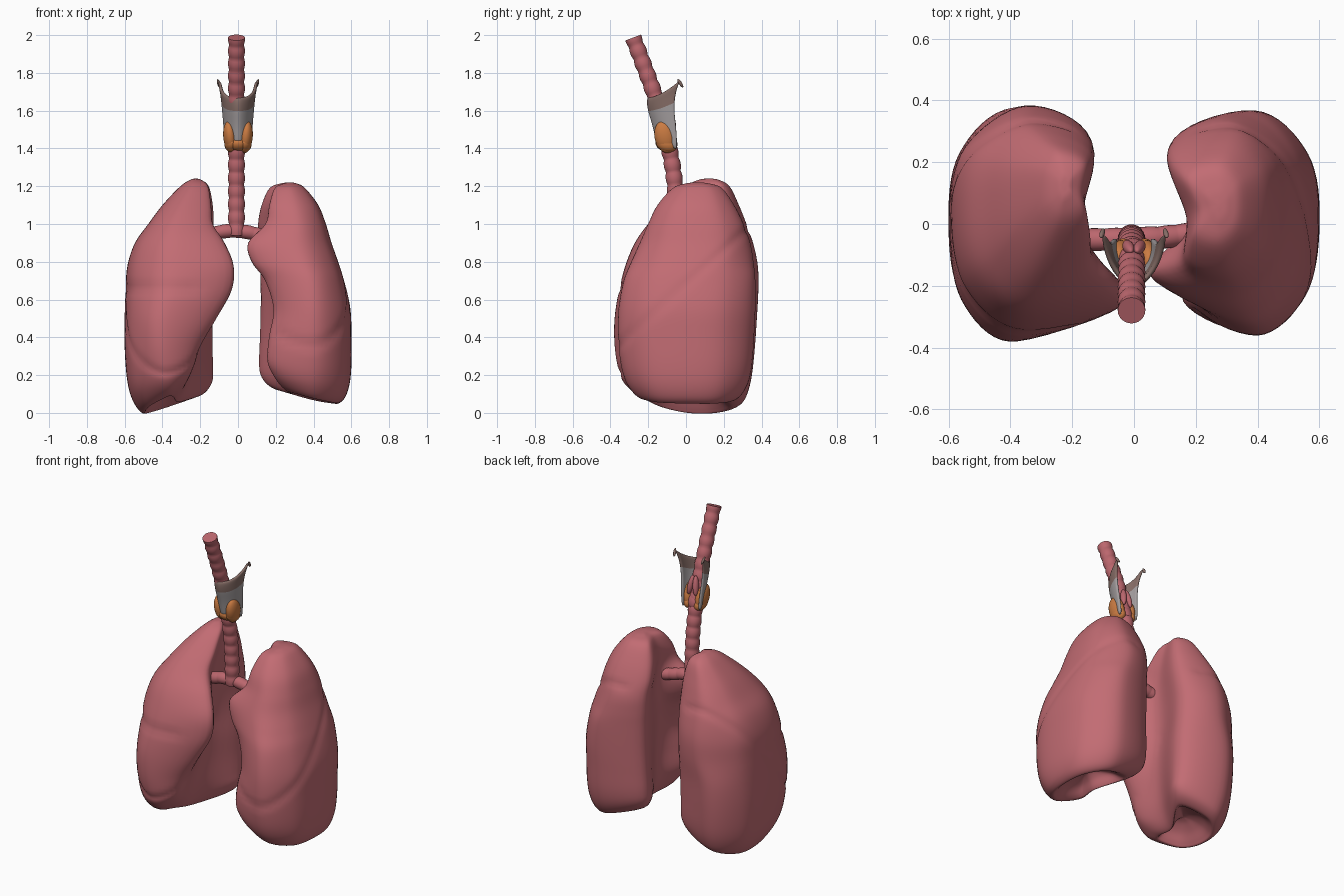
import bpy, bmesh, math
from mathutils import Vector

if "Cube" in bpy.data.objects:
    bpy.data.objects.remove(bpy.data.objects["Cube"])


def material(name, rgb):
    m = bpy.data.materials.new(name)
    m.diffuse_color = (*rgb, 1)
    m.use_nodes = True
    m.node_tree.nodes["Principled BSDF"].inputs["Base Color"].default_value = m.diffuse_color
    return m


PINK = material("lung_pink", (0.54, 0.15, 0.172))
ROSE = material("airway_rose", (0.50, 0.135, 0.155))
GREY = material("cartilage_grey", (0.38, 0.35, 0.355))
BROWN = material("membrane_brown", (0.25, 0.16, 0.14))
ORANGE = material("gland_orange", (0.60, 0.20, 0.055))


def finish(bm, name, mats):
    bmesh.ops.recalc_face_normals(bm, faces=bm.faces)
    for f in bm.faces:
        f.smooth = True
    me = bpy.data.meshes.new(name)
    bm.to_mesh(me)
    bm.free()
    for m in mats:
        me.materials.append(m)
    ob = bpy.data.objects.new(name, me)
    bpy.context.collection.objects.link(ob)
    return ob


def spline(pts, steps, closed=False):
    """Catmull-Rom through a list of vectors."""
    n, out = len(pts), []
    for i in range(n if closed else n - 1):
        if closed:
            a, b, c, d = (pts[(i + k) % n] for k in (-1, 0, 1, 2))
        else:
            a, b, c, d = (pts[min(max(i + k, 0), n - 1)] for k in (-1, 0, 1, 2))
        for s in range(steps):
            t = s / steps
            out.append(0.5 * (2 * b + (c - a) * t + (2 * a - 5 * b + 4 * c - d) * t * t
                              + (3 * b - a - 3 * c + d) * t ** 3))
    if not closed:
        out.append(pts[-1].copy())
    return out


def loft(rings, name, mats):
    bm = bmesh.new()
    vr = [[bm.verts.new(p) for p in r] for r in rings]
    n = len(vr[0])
    for a, b in zip(vr, vr[1:]):
        for i in range(n):
            bm.faces.new((a[i], a[(i + 1) % n], b[(i + 1) % n], b[i]))
    bm.faces.new(vr[0])
    bm.faces.new(vr[-1])
    return finish(bm, name, mats)


# Lungs: rows of z, lateral x, back medial x, hilum x, front edge x, front edge y, front y, back y
LEFT_ROWS = [
    (1.235, .25, .20, .20, .20, .09, .07, .17), (1.20, .305, .16, .165, .165, .03, .0, .23),
    (1.10, .40, .14, .16, .15, -.06, -.11, .28), (1.0, .475, .135, .17, .14, -.14, -.20, .32),
    (.90, .545, .135, .18, .075, -.20, -.27, .355), (.78, .585, .14, .19, .025, -.24, -.32, .38),
    (.65, .595, .14, .20, .035, -.25, -.355, .383), (.50, .60, .14, .21, .12, -.27, -.378, .375),
    (.35, .60, .14, .23, .20, -.28, -.378, .365), (.20, .59, .135, .25, .24, -.28, -.36, .35),
    (.10, .57, .135, .27, .27, -.26, -.335, .33), (.03, .535, .16, .29, .31, -.23, -.29, .30),
    (.0, .50, .20, .31, .34, -.18, -.23, .25)]
RIGHT_ROWS = [
    (1.215, .31, .23, .24, .25, .02, .0, .12), (1.19, .355, .17, .20, .20, -.04, -.07, .19),
    (1.10, .425, .13, .17, .175, -.11, -.15, .255), (1.0, .465, .11, .18, .15, -.14, -.20, .305),
    (.90, .495, .115, .18, .055, -.16, -.245, .34), (.80, .53, .12, .185, .075, -.18, -.29, .357),
    (.70, .562, .125, .20, .15, -.21, -.33, .367), (.55, .595, .125, .22, .195, -.24, -.357, .367),
    (.40, .60, .12, .23, .17, -.25, -.36, .36), (.25, .60, .115, .23, .16, -.25, -.345, .35),
    (.15, .59, .12, .24, .19, -.24, -.32, .33), (.08, .565, .15, .26, .23, -.21, -.28, .295),
    (.05, .53, .20, .28, .27, -.18, -.24, .255)]


def lung(name, rows, side, tilt_y, fissures):
    ctrl = []
    for z, xl, xb, xh, xf, yt, yf, yb in rows:
        yc, w = (yf + yb) / 2, xl - min(xb, xf)
        ym = yb - .3 * (yb - yc)
        ring = [(xl, yc), (xl - .09 * w, yc + .64 * (yf - yc)), (xl - .42 * w, yf), (xf, yt),
                (xh, (yt + ym) / 2 - .05 * (yb - yf)), (xb, ym), (xl - .43 * w, yb),
                (xl - .075 * w, yc + .62 * (yb - yc))]
        fade = max(0, 1 - z / .5) ** 2
        ctrl.append([Vector((x, y, z + fade * (.35 * max(0, .46 - x) + tilt_y * max(0, -y))))
                     for x, y in ring])
    # rounded tip, and a hollow base that sits on the diaphragm
    tip = sum(ctrl[0], Vector()) / 8
    ctrl.insert(0, [tip + (p - tip) * .15 + Vector((0, 0, .005)) for p in ctrl[0]])
    base = ctrl[-1]
    mid = sum(base, Vector()) / 8
    for k, rise in ((.85, .012), (.6, .055), (.3, .085), (.05, .095)):
        ctrl.append([mid + (p - mid) * k + Vector((0, 0, rise)) for p in base])
    columns = [spline(list(c), 5) for c in zip(*ctrl)]
    rings = [spline(list(r), 8, True) for r in zip(*columns)]
    for ring in rings:
        for p in ring:
            # shallow grooves between the lobes
            for a, b, front_only in fissures:
                if p.x > .2 and not (front_only and p.y > 0):
                    d = .008 * math.exp(-((p.z - a - b * p.y) / .025) ** 2)
                    p.x -= d * (p.x - .33) / .27
                    p.y -= d * p.y / .35
            p.x *= side
    return loft(rings, name, [PINK])


lung("left_lung", LEFT_ROWS, -1, .25, [(.66, 0, True), (.60, 1.1, False)])
lung("right_lung", RIGHT_ROWS, 1, .05, [(.68, .9, False)])


def ringed_tube(name, pts, radius, bump, period, ref):
    path = spline([Vector(p) for p in pts], 30)
    rings, run = [], 0
    for i, p in enumerate(path):
        t = (path[min(i + 1, len(path) - 1)] - path[max(i - 1, 0)]).normalized()
        if i:
            run += (p - path[i - 1]).length
        u = Vector(ref)
        u = (u - t * u.dot(t)).normalized()
        v = t.cross(u)
        r = radius - bump + 2 * bump * abs(math.sin(math.pi * (run / period + .4)))
        rings.append([p + r * (u * math.cos(a) + v * math.sin(a))
                      for a in (math.tau * k / 24 for k in range(24))])
    ob = loft(rings, name, [ROSE])
    bpy.context.view_layer.objects.active = ob
    ob.select_set(True)
    bpy.ops.object.shade_smooth_by_angle(angle=math.radians(60))
    ob.select_set(False)


# Windpipe and its two branches
ringed_tube("windpipe", [(-.008, -.28, 1.987), (-.008, -.165, 1.68), (-.008, -.10, 1.45),
                         (-.008, -.06, 1.22), (-.008, -.045, .94)], .042, .003, .07, (1, 0, 0))
ringed_tube("left_bronchus", [(.0, -.045, .965), (-.08, -.05, .96), (-.14, -.05, .945),
                              (-.20, -.045, .93)], .036, .001, .06, (0, 1, 0))
ringed_tube("right_bronchus", [(-.015, -.045, .965), (.06, -.045, .955), (.12, -.04, .94),
                               (.20, -.03, .925)], .036, .001, .06, (0, 1, 0))

# Voice box shield, V-shaped and open at the back: z, half width, front y, back y, rise of the ends
SHIELD = [(1.42, .06, -.148, -.045, -.03), (1.50, .068, -.163, -.05, 0), (1.56, .074, -.18, -.06, .015),
          (1.60, .08, -.193, -.062, .045), (1.64, .088, -.20, -.05, .075),
          (1.67, .10, -.198, -.028, .095)]
bm = bmesh.new()
grid = []
for z, w, yf, yb, rise in SHIELD:
    row = []
    for k in range(-12, 13):
        u = k / 12
        row.append(bm.verts.new((w * math.sin(u * math.pi / 2) * (.85 + .15 * abs(u)),
                                 yf + (yb - yf) * abs(u) ** 1.6, z + rise * abs(u) ** 2.5)))
    grid.append(row)
for j in range(len(grid) - 1):
    for i in range(24):
        f = bm.faces.new((grid[j][i], grid[j][i + 1], grid[j + 1][i + 1], grid[j + 1][i]))
        f.material_index = 1 if j >= 3 else 0
shield = finish(bm, "voice_box_shield", [GREY, BROWN])
sol = shield.modifiers.new("thickness", 'SOLIDIFY')
sol.thickness, sol.offset = .018, 0
sub = shield.modifiers.new("smooth", 'SUBSURF')
sub.levels = sub.render_levels = 2


def blob(name, centre, radii, mat, lean=0):
    bm = bmesh.new()
    bmesh.ops.create_uvsphere(bm, u_segments=24, v_segments=16, radius=1)
    for v in bm.verts:
        x, y, z = v.co
        v.co = (centre[0] + radii[0] * x + lean * z, centre[1] + radii[1] * y - .012 * z,
                centre[2] + radii[2] * z)
    finish(bm, name, [mat])


# Gland lobes, their bridge, and the small cartilages at the back
for s, label in ((-1, "left"), (1, "right")):
    blob(label + "_gland_lobe", (s * .042, -.110, 1.46), (.036, .057, .085), ORANGE, s * .007)
    blob(label + "_gland_foot", (s * .036, -.103, 1.425), (.036, .055, .045), ORANGE)
    blob(label + "_back_cartilage", (s * .018, -.075, 1.54), (.018, .02, .06), ROSE, -s * .008)
    blob(label + "_upper_horn", (s * .103, -.03, 1.745), (.008, .010, .022), BROWN, s * .004)
blob("gland_bridge", (0, -.118, 1.42), (.05, .042, .036), ORANGE)
blob("ring_cartilage", (-.004, -.078, 1.44), (.038, .03, .05), ROSE)
